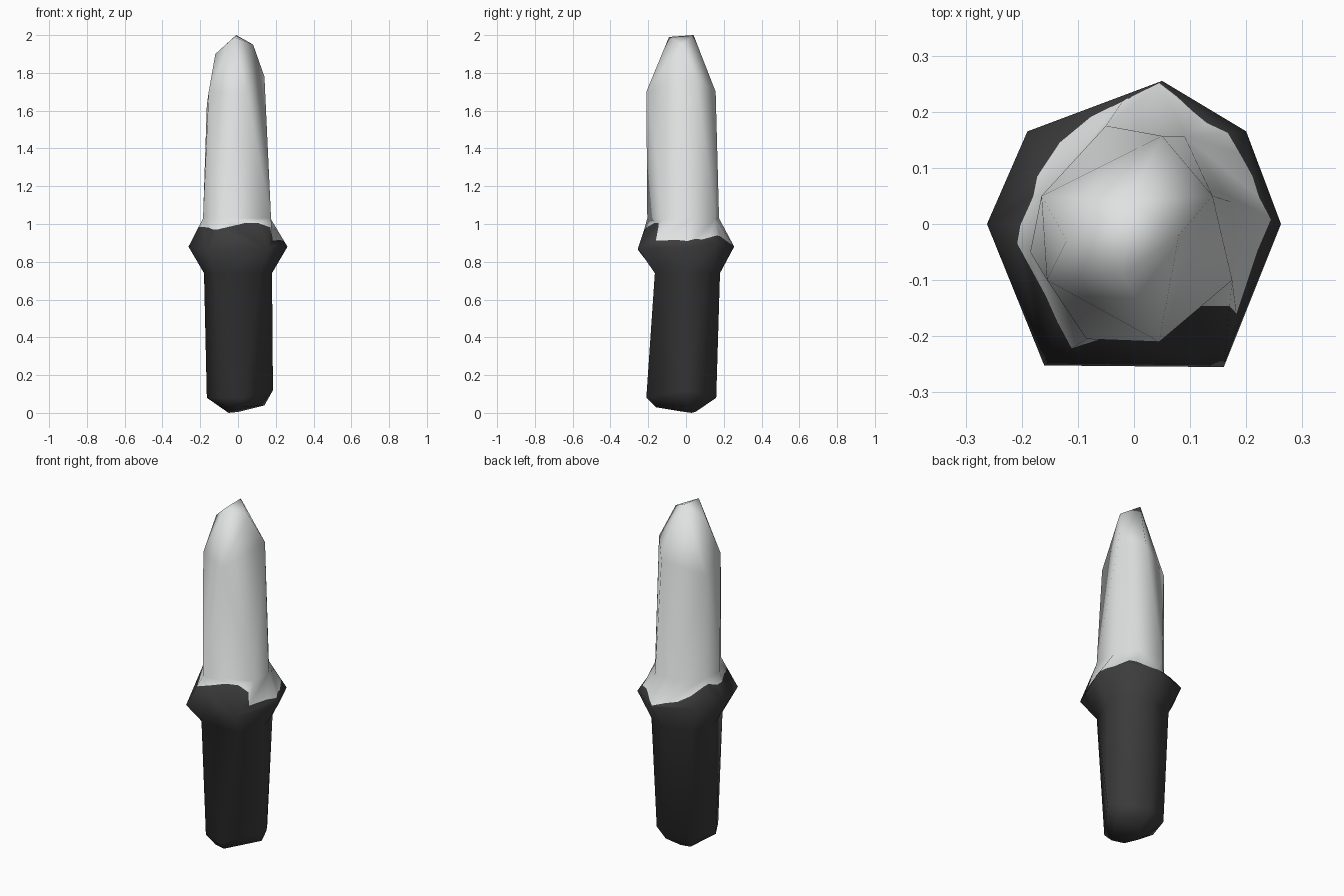
import bpy, bmesh

if "Cube" in bpy.data.objects:
    bpy.data.objects.remove(bpy.data.objects["Cube"])


def material(name, rgb):
    m = bpy.data.materials.new(name)
    m.diffuse_color = (*rgb, 1)
    m.use_nodes = True
    m.node_tree.nodes["Principled BSDF"].inputs["Base Color"].default_value = m.diffuse_color
    return m


def ring(xy, zs):
    """Cross-section; zs is one height or one per corner."""
    if not isinstance(zs, list):
        zs = [zs] * len(xy)
    return [bm.verts.new((x, y, z)) for (x, y), z in zip(xy, zs)]


def hull(rim, others, mat):
    """Faceted convex skin over the points, left open at the rim."""
    made = bmesh.ops.convex_hull(bm, input=rim + others, use_existing_faces=False)
    faces = [g for g in made["geom"] if isinstance(g, bmesh.types.BMFace)]
    for f in faces:
        f.material_index = mat
    inside = [f for f in faces if all(v in rim for v in f.verts)]
    bmesh.ops.delete(bm, geom=inside, context='FACES_ONLY')


N = 7
bm = bmesh.new()

# dark handle, bottom to neck
base = ring([(.14, .02), (.08, .05), (0, .05), (-.05, .03), (-.06, -.04), (-.05, -.14), (.02, -.16)],
            [.04, .03, .005, 0, .01, .03, .03])
low = ring([(.185, 0), (.12, .1), (.02, .16), (-.12, .1), (-.165, -.04), (-.1, -.155), (.03, -.21)],
           [.12, .1, .08, .08, .08, .08, .08])
neck = ring([(.18, 0), (.14, .12), (.03, .18), (-.13, .13), (-.18, 0), (-.125, -.16), (.12, -.165)], .74)
flange = ring([(.262, 0), (.2, .165), (.05, .255), (-.19, .165), (-.262, 0), (-.16, -.252), (.16, -.255)],
              [.88, .9, .88, .9, .88, .86, .87])

# light blade, collar to tip
collar = ring([(.172, .04), (.09, .157), (-.05, .175), (-.165, .05), (-.185, -.05), (-.085, -.205), (.175, -.1)], 1.03)
shoulder = ring([(.14, .05), (.05, .157), (-.165, .05), (-.155, -.1), (.045, -.21)],
                [1.78, 1.7, 1.63, 1.7, 1.7])
tip = ring([(.08, -.02), (-.01, .04), (-.12, -.03), (-.02, -.09)], [1.95, 2, 1.9, 1.99])

hull(neck, low + base, 0)
hull(collar, shoulder + tip, 1)
for i in range(N):
    j = (i + 1) % N
    bm.faces.new((neck[i], neck[j], flange[j], flange[i])).material_index = 0

# uneven colour line across the collar slope (0 = flange, 1 = collar)
line = [.2, .25, .2, .25, .3, .3, .2, .1, .05, .15, .2, .4, .7, .75, .7, .65,
        .7, .7, .7, .65, .65, .75, .85, .85, .7, .25, .25, .25]
rows = []
for k, t in enumerate(line):
    i, s = k // 4, (k % 4) / 4
    j = (i + 1) % N
    lo = flange[i].co.lerp(flange[j].co, s)
    hi = collar[i].co.lerp(collar[j].co, s)
    rows.append(bm.verts.new(lo.lerp(hi, t)))
for i in range(N):
    j = (i + 1) % N
    span = [rows[(4 * i + k) % len(rows)] for k in range(5)]
    bm.faces.new([flange[i], flange[j]] + span[::-1]).material_index = 0
    bm.faces.new(span + [collar[j], collar[i]]).material_index = 1

loose = [v for v in bm.verts if not v.link_faces]
bmesh.ops.delete(bm, geom=loose, context='VERTS')
wires = [e for e in bm.edges if not e.link_faces]
bmesh.ops.delete(bm, geom=wires, context='EDGES')
bmesh.ops.recalc_face_normals(bm, faces=bm.faces[:])
for f in bm.faces:
    f.smooth = True
mesh = bpy.data.meshes.new("blade_and_handle")
bm.to_mesh(mesh)
bm.free()
mesh.materials.append(material("dark grey", (.045, .045, .045)))
mesh.materials.append(material("light grey", (.74, .76, .75)))
bpy.context.collection.objects.link(bpy.data.objects.new("blade_and_handle", mesh))
